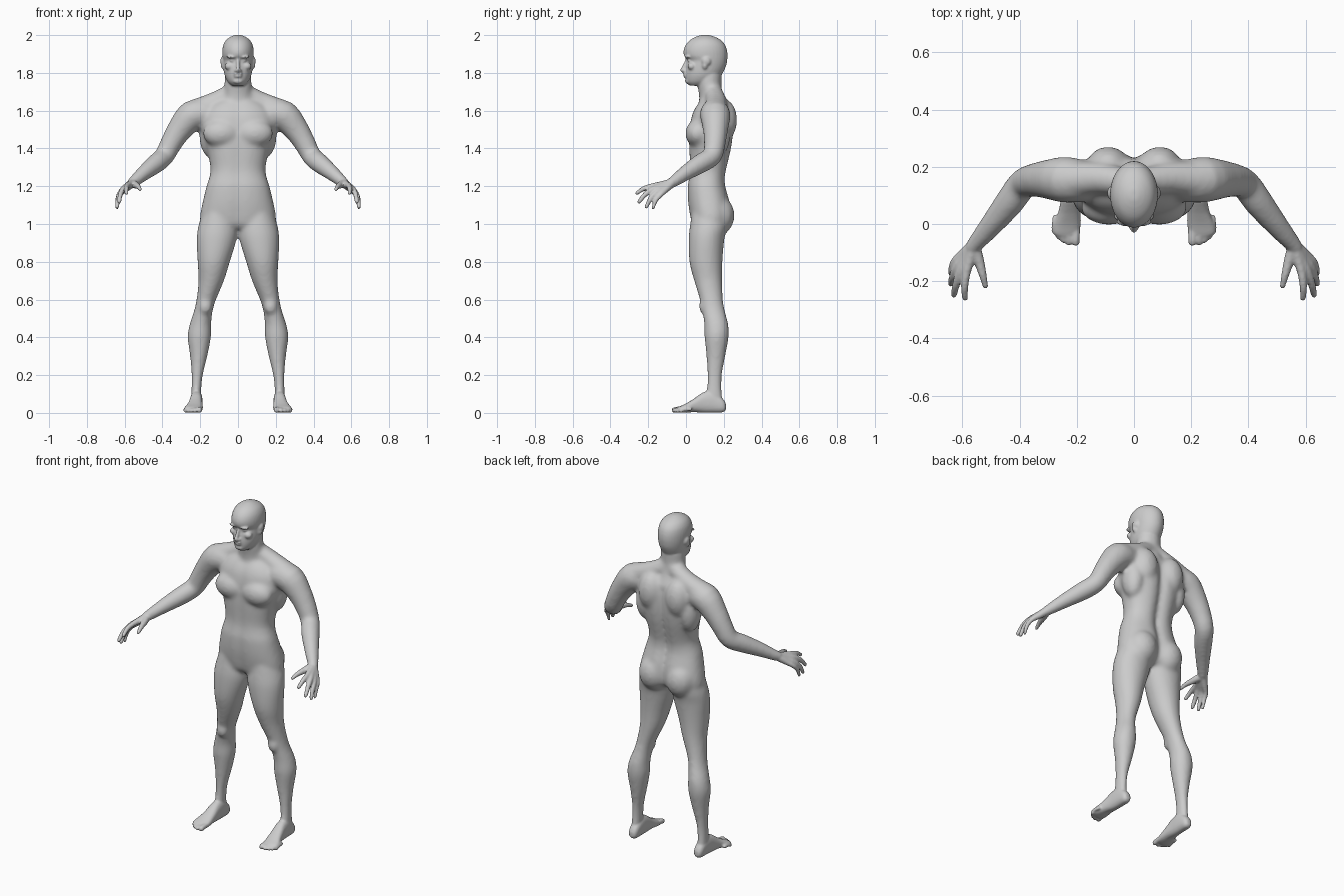
import bpy, bmesh
from math import cos, sin, pi, exp
from mathutils import Vector


def refine(rows, n=3):
    """Catmull-Rom interpolation of profile rows."""
    out = []
    for i in range(len(rows) - 1):
        a, b, c, d = (rows[max(i - 1, 0)], rows[i], rows[i + 1], rows[min(i + 2, len(rows) - 1)])
        for k in range(n):
            t = k / n
            out.append([q + .5 * t * (r - p + t * (2*p - 5*q + 4*r - s + t * (3*(q - r) + s - p)))
                        for p, q, r, s in zip(a, b, c, d)])
    return out + [list(rows[-1])]


def loft(bm, rings):
    loops = [[bm.verts.new(p) for p in ring] for ring in rings]
    n = len(loops[0])
    for a, b in zip(loops, loops[1:]):
        for i in range(n):
            j = (i + 1) % n
            bm.faces.new((a[i], a[j], b[j], b[i]))
    bm.faces.new(loops[0][::-1])
    bm.faces.new(loops[-1])
    return [v for loop in loops for v in loop]


def stack(bm, rows, axis='Z', e=2.0, s=1, n=36):
    """Rows of (height, min u, max u, min v, max v) become superellipse sections."""
    rings = []
    for h, u0, u1, v0, v1 in refine(rows):
        ring = []
        for i in range(n):
            c, d = cos(2 * pi * i / n), sin(2 * pi * i / n)
            u = (u0 + u1) / 2 + (u1 - u0) / 2 * abs(c) ** (2 / e) * (1 if c > 0 else -1)
            v = (v0 + v1) / 2 + (v1 - v0) / 2 * abs(d) ** (2 / e) * (1 if d > 0 else -1)
            ring.append((s * u, v, h) if axis == 'Z' else (s * u, h, v))
        rings.append(ring)
    return loft(bm, rings)


def ball(bm, c, r, s=1, n=16, m=10):
    rings = []
    for j in range(m + 1):
        a = (j / m - .5) * pi * .97
        rings.append([(s * c[0] + r[0] * cos(a) * cos(2*pi*i/n), c[1] + r[1] * cos(a) * sin(2*pi*i/n),
                       c[2] + r[2] * sin(a)) for i in range(n)])
    loft(bm, rings)


def tube(bm, pts, s=1, n=16):
    """Path of (x, y, z, radius) with rounded ends."""
    pts = refine(pts)
    pos = [Vector((s * p[0], p[1], p[2])) for p in pts]
    rings = []
    for i, p in enumerate(pos):
        t = pos[min(i + 1, len(pos) - 1)] - pos[max(i - 1, 0)]
        q = t.to_track_quat('Z', 'Y')
        r = pts[i][3]
        rings.append([p + q @ Vector((r * cos(2*pi*k/n), r * sin(2*pi*k/n), 0)) for k in range(n)])
    loft(bm, rings)
    for p in (pts[0], pts[-1]):
        ball(bm, p[:3], (p[3],) * 3, s)


def fuse(bm, name, voxel, smooth):
    """Melt overlapping parts into one smooth skin."""
    bmesh.ops.recalc_face_normals(bm, faces=bm.faces)
    me = bpy.data.meshes.new(name)
    bm.to_mesh(me)
    bm.free()
    ob = bpy.data.objects.new(name, me)
    bpy.context.collection.objects.link(ob)
    m = ob.modifiers.new("skin", 'REMESH')
    m.mode, m.voxel_size = 'VOXEL', voxel
    m = ob.modifiers.new("soften", 'SMOOTH')
    m.factor, m.iterations = .5, smooth
    dg = bpy.context.evaluated_depsgraph_get()
    baked = bpy.data.meshes.new_from_object(ob.evaluated_get(dg), depsgraph=dg)
    ob.modifiers.clear()
    ob.data = baked
    return ob


def sym(rows):
    return [(z, -rx, rx, yf, yb) for z, yf, yb, rx in rows]


bm = bmesh.new()

# torso, with spine and breastbone grooves
verts = stack(bm, sym([
    (1.66, .08, .20, .09), (1.63, .055, .225, .145), (1.58, .03, .248, .185), (1.5, .016, .255, .195),
    (1.4, .014, .245, .166), (1.3, .018, .222, .146), (1.25, .014, .212, .151), (1.2, .006, .214, .167),
    (1.12, .008, .235, .186), (1.05, .018, .242, .2), (1.0, .03, .23, .195), (.975, .05, .2, .14)]), e=2.3)
for v in verts:
    v.co.y += (-.026 if v.co.y > .12 else .007) * exp(-(v.co.x / .03) ** 2)

# neck
stack(bm, sym([(1.6, .07, .23, .11), (1.65, .07, .207, .087), (1.69, .068, .193, .076),
               (1.74, .06, .187, .072), (1.81, .06, .19, .068)]))

for s in (1, -1):
    # shoulder slope, chest, shoulder blade, flank and buttock
    tube(bm, [(.03, .145, 1.695, .05), (.12, .16, 1.645, .056), (.22, .155, 1.595, .068)], s)
    ball(bm, (.088, .06, 1.48), (.1, .064, .073), s)
    ball(bm, (.09, .205, 1.55), (.075, .066, .11), s)
    ball(bm, (.145, .165, 1.47), (.06, .07, .12), s)
    ball(bm, (.09, .17, 1.045), (.09, .088, .105), s)
    # arm
    tube(bm, [(.18, .15, 1.585, .075), (.245, .155, 1.573, .081), (.31, .156, 1.498, .067),
              (.355, .152, 1.425, .058), (.39, .138, 1.36, .053), (.432, .08, 1.322, .052),
              (.5, -.005, 1.268, .041), (.553, -.068, 1.223, .031), (.566, -.085, 1.213, .028)], s)
    # leg and kneecap
    stack(bm, [(1.12, .03, .165, .04, .21), (1.0, .004, .207, .022, .22), (.92, .007, .219, .014, .203),
               (.8, .043, .214, .018, .193), (.7, .074, .209, .043, .192), (.6, .116, .22, .073, .196),
               (.54, .134, .233, .085, .206), (.47, .142, .256, .097, .224), (.4, .143, .267, .098, .226),
               (.3, .162, .254, .108, .208), (.2, .186, .246, .112, .191), (.12, .194, .247, .108, .189),
               (.05, .194, .25, .09, .2)], s=s)
    ball(bm, (.172, .1, .565), (.036, .033, .045), s)

base = fuse(bm, "body_base", .011, 8)
bm = bmesh.new()

# head
stack(bm, sym([
    (1.732, .02, .10, .03), (1.75, .002, .15, .052), (1.78, -.003, .182, .068), (1.81, -.002, .2, .075),
    (1.84, .002, .213, .078), (1.866, .008, .218, .08), (1.89, -.01, .22, .083), (1.92, -.012, .217, .083),
    (1.95, 0, .206, .077), (1.975, .023, .183, .062), (1.992, .055, .15, .038), (2.001, .085, .12, .014)]))

# nose, lips and chin
tube(bm, [(0, .006, 1.872, .008), (0, -.008, 1.84, .009), (0, -.019, 1.815, .012)])
ball(bm, (0, -.004, 1.794), (.025, .012, .006))
ball(bm, (0, -.003, 1.781), (.021, .012, .006))
ball(bm, (0, .013, 1.757), (.028, .019, .016))

for s in (1, -1):
    # nostril, brow, eye, cheek and ear
    ball(bm, (.012, -.006, 1.811), (.009, .012, .008), s)
    ball(bm, (.032, .008, 1.884), (.03, .016, .008), s)
    ball(bm, (.031, .019, 1.865), (.015, .012, .009), s)
    ball(bm, (.046, .03, 1.835), (.025, .022, .02), s)
    ball(bm, (.08, .108, 1.862), (.014, .024, .024), s)
    ball(bm, (.079, .1, 1.84), (.013, .014, .02), s)
    # fingers with palm bones: knuckle and tip
    for k, t, r in [((.586, -.172, 1.202), (.59, -.26, 1.163), .013),
                    ((.607, -.168, 1.187), (.629, -.248, 1.118), .0135),
                    ((.62, -.152, 1.17), (.64, -.21, 1.09), .013),
                    ((.628, -.132, 1.157), (.64, -.174, 1.085), .0115)]:
        w = Vector((.56, -.075, 1.217)) * .85 + Vector(k) * .15
        mid = (Vector(k) + Vector(t)) / 2 + Vector((.004, -.006, .006))
        tube(bm, [(*w, .022), (*((w + Vector(k)) / 2), .018), (*k, r + .002), (*mid, r), (*t, r - .003)], s)
    # thumb
    tube(bm, [(.556, -.085, 1.215, .022), (.54, -.135, 1.205, .018),
              (.528, -.18, 1.198, .0135), (.519, -.217, 1.184, .01)], s)
    # foot
    stack(bm, [(.212, .207, .232, .018, .045), (.195, .192, .246, .003, .075), (.14, .188, .251, .001, .115),
               (.09, .188, .255, .001, .108), (.04, .187, .265, .004, .074), (0, .186, .28, .001, .05),
               (-.03, .191, .284, .001, .036), (-.042, .2, .272, .005, .03)], 'Y', 2.4, s)
    # toes
    for x, y, r in [(.204, -.062, .015), (.228, -.064, .0115), (.247, -.056, .011),
                    (.263, -.044, .0105), (.278, -.027, .01)]:
        tube(bm, [(x - .002, y + .05, .02, r), (x, y + .02, .019, r), (x, y, r, r)], s)

# join the details to the softened body
bm.from_mesh(base.data)
bpy.data.objects.remove(base)
figure = fuse(bm, "human_figure", .006, 3)
figure.data.polygons.foreach_set("use_smooth", [True] * len(figure.data.polygons))
